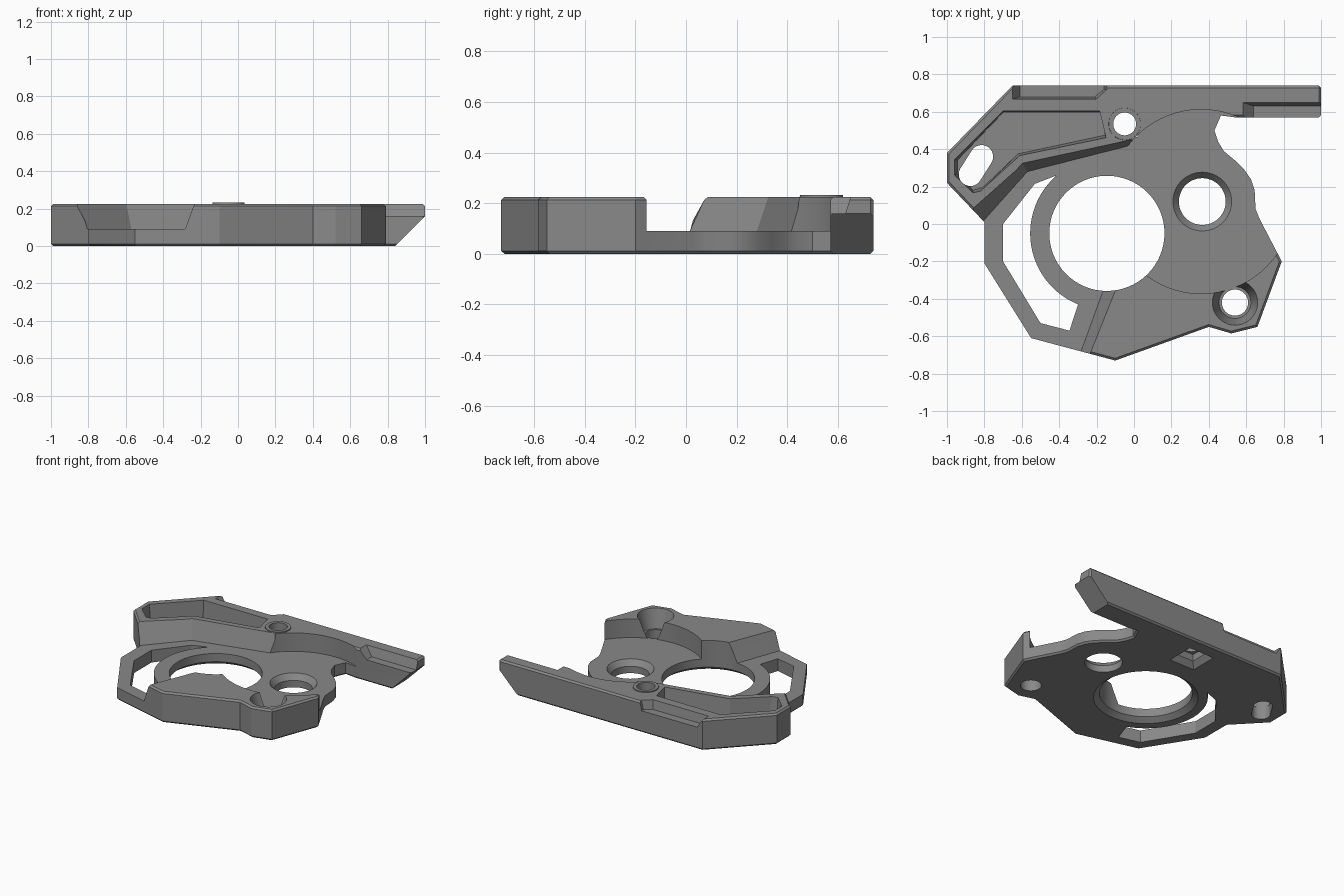
import bpy, bmesh, math
from mathutils import Vector

if "Cube" in bpy.data.objects:
    bpy.data.objects.remove(bpy.data.objects["Cube"])

grey = bpy.data.materials.new("mid grey")
grey.diffuse_color = (0.25, 0.25, 0.25, 1)
grey.use_nodes = True
grey.node_tree.nodes["Principled BSDF"].inputs["Base Color"].default_value = grey.diffuse_color
FLOOR, TOP = 0.09, 0.225


def loft(name, low, high):
    """Closed solid between two matching loops of 3D points."""
    bm = bmesh.new()
    a = [bm.verts.new(p) for p in low]
    b = [bm.verts.new(p) for p in high]
    n = len(a)
    bm.faces.new(a)
    bm.faces.new(b)
    for i in range(n):
        bm.faces.new((a[i], a[(i + 1) % n], b[(i + 1) % n], b[i]))
    bmesh.ops.recalc_face_normals(bm, faces=bm.faces[:])
    me = bpy.data.meshes.new(name)
    bm.to_mesh(me)
    bm.free()
    ob = bpy.data.objects.new(name, me)
    bpy.context.collection.objects.link(ob)
    return ob


def prism(name, pts, z0, z1, top=None):
    return loft(name, [(x, y, z0) for x, y in pts], [(x, y, z1) for x, y in (top or pts)])


def arc(cx, cy, r, a0=0, a1=360, n=64):
    full = abs(a1 - a0) == 360
    k = n if full else n - 1
    return [(cx + r * math.cos(math.radians(a0 + (a1 - a0) * i / k)),
             cy + r * math.sin(math.radians(a0 + (a1 - a0) * i / k))) for i in range(n)]


def rect(x0, x1, y0, y1):
    return [(x0, y0), (x1, y0), (x1, y1), (x0, y1)]


def cone(name, cx, cy, r0, r1, z0, z1, n=64):
    return prism(name, arc(cx, cy, r0, n=n), z0, z1, arc(cx, cy, r1, n=n))


def bake(ob):
    """Replace the mesh by its modified result."""
    bpy.context.view_layer.update()
    dg = bpy.context.evaluated_depsgraph_get()
    me = bpy.data.meshes.new_from_object(ob.evaluated_get(dg))
    ob.modifiers.clear()
    ob.data = me


def combine(ob, tool, op='DIFFERENCE'):
    m = ob.modifiers.new("cut", 'BOOLEAN')
    m.object, m.operation, m.solver = tool, op, 'EXACT'
    bake(ob)
    bpy.data.objects.remove(tool)


# Full-height outline, with slightly softened edges
outline = [(-0.65, 0.74), (1.0, 0.74), (1.0, 0.57), (0.54, 0.57), (0.465, 0.58), (0.43, 0.50),
           (0.45, 0.44), (0.48, 0.39), (0.54, 0.34), (0.59, 0.29), (0.625, 0.24), (0.645, 0.18),
           (0.65, 0.08), (0.67, 0.03), (0.79, -0.20), (0.66, -0.55), (0.52, -0.585), (0.40, -0.55),
           (-0.10, -0.73), (-0.55, -0.61), (-0.80, -0.21), (-0.80, 0.01), (-1.0, 0.22), (-1.0, 0.38)]
plate = prism("mounting_plate", outline, 0, TOP)
bev = plate.modifiers.new("edges", 'BEVEL')
bev.width, bev.segments = 0.012, 1
bev.limit_method, bev.angle_limit = 'ANGLE', math.radians(80)
bake(plate)

# Recessed middle with sloped walls, then the round recess beside it
low = [(-0.90, -0.09), (-0.57, 0.28), (0.0, 0.425), (0.3, 0.3), (0.1, -0.2), (-0.12, -0.25),
       (-0.17, -0.37), (-0.29, -0.70), (-0.32, -0.9), (-1.1, -0.9), (-1.1, -0.3)]
high = [(-0.96, 0.01), (-0.60, 0.33), (-0.02, 0.455), (0.3, 0.3), (0.1, -0.2), (-0.06, -0.22),
        (-0.09, -0.35), (-0.23, -0.70), (-0.26, -0.9), (-1.1, -0.9), (-1.1, -0.3)]
combine(plate, prism("middle", low, FLOOR, 0.24, high))
combine(plate, cone("round_recess", 0.36, 0.12, 0.492, 0.492, FLOOR, 0.3, 96))

# Pocket around the slotted hole
pocket = [(-0.70, 0.595), (-0.175, 0.595), (-0.155, 0.475), (-0.62, 0.375), (-0.81, 0.195),
          (-0.86, 0.18), (-0.945, 0.27), (-0.945, 0.34)]
rim = [(-0.70, 0.605), (-0.185, 0.605), (-0.15, 0.46), (-0.61, 0.365), (-0.82, 0.175),
       (-0.86, 0.165), (-0.96, 0.26), (-0.96, 0.345)]
combine(plate, prism("pocket", pocket, FLOOR, 0.24, rim))

# Slotted hole
tilt = math.degrees(math.atan2(0.11, 0.06))
slot = (arc(-0.815, 0.36, 0.062, tilt - 90, tilt + 90, 16)
        + arc(-0.875, 0.265, 0.062, tilt + 90, tilt + 270, 16))
combine(plate, prism("slot", slot, -0.1, 0.4))

# Crescent window between ring and outer frame
crescent = [(-0.53, 0.215)] + arc(-0.145, -0.05, 0.41, 131, 248, 40) + [
    (-0.345, -0.57), (-0.50, -0.53), (-0.70, -0.20), (-0.70, 0.0)]
combine(plate, prism("crescent", crescent, -0.1, 0.4))

# Round holes and their countersinks: x, y, bottom radius, top radius, bottom, top
for spec in [(-0.145, -0.05, 0.308, 0.308, -0.1, 0.4),
             (-0.145, -0.05, 0.36, 0.308, -0.01, 0.03),
             (0.365, 0.12, 0.125, 0.125, -0.1, 0.4),
             (0.365, 0.12, 0.125, 0.165, 0.05, 0.1),
             (0.54, -0.42, 0.07, 0.07, -0.1, 0.4),
             (0.54, -0.42, 0.085, 0.125, 0.09, 0.24)]:
    combine(plate, cone("hole", *spec))

# Raised collar, its hole, and the stepped square seat underneath
combine(plate, cone("collar", -0.05, 0.535, 0.088, 0.085, 0.2, 0.232), 'UNION')
combine(plate, cone("collar_hole", -0.05, 0.535, 0.061, 0.061, -0.1, 0.4))
combine(plate, prism("seat", rect(-0.16, 0.06, 0.425, 0.645), -0.01, 0.04,
                     rect(-0.12, 0.02, 0.465, 0.605)))
combine(plate, prism("nut_seat", rect(-0.12, 0.02, 0.465, 0.605), 0.03, 0.09))

# Ledges along the rear bar
combine(plate, prism("front_ledge", rect(0.64, 1.2, 0.4, 0.63), 0.16, 0.24,
                     rect(0.57, 1.2, 0.4, 0.655)))
combine(plate, prism("rear_ledge", [(-0.61, 0.68), (-0.21, 0.68), (-0.16, 0.72), (-0.16, 0.9), (-0.61, 0.9)],
                     0.16, 0.24,
                     [(-0.66, 0.665), (-0.20, 0.665), (-0.14, 0.72), (-0.14, 0.9), (-0.66, 0.9)]))

# Undercut end of the bar
wedge = [(0.74, -0.1), (1.1, 0.26), (1.1, -0.1)]
combine(plate, loft("undercut", [(x, 0.3, z) for x, z in wedge], [(x, 0.9, z) for x, z in wedge]))

# Finish
plate.data.materials.clear()
plate.data.materials.append(grey)
for p in plate.data.polygons:
    p.material_index = 0
bpy.context.view_layer.objects.active = plate
plate.select_set(True)
bpy.ops.object.shade_smooth_by_angle(angle=math.radians(25))
